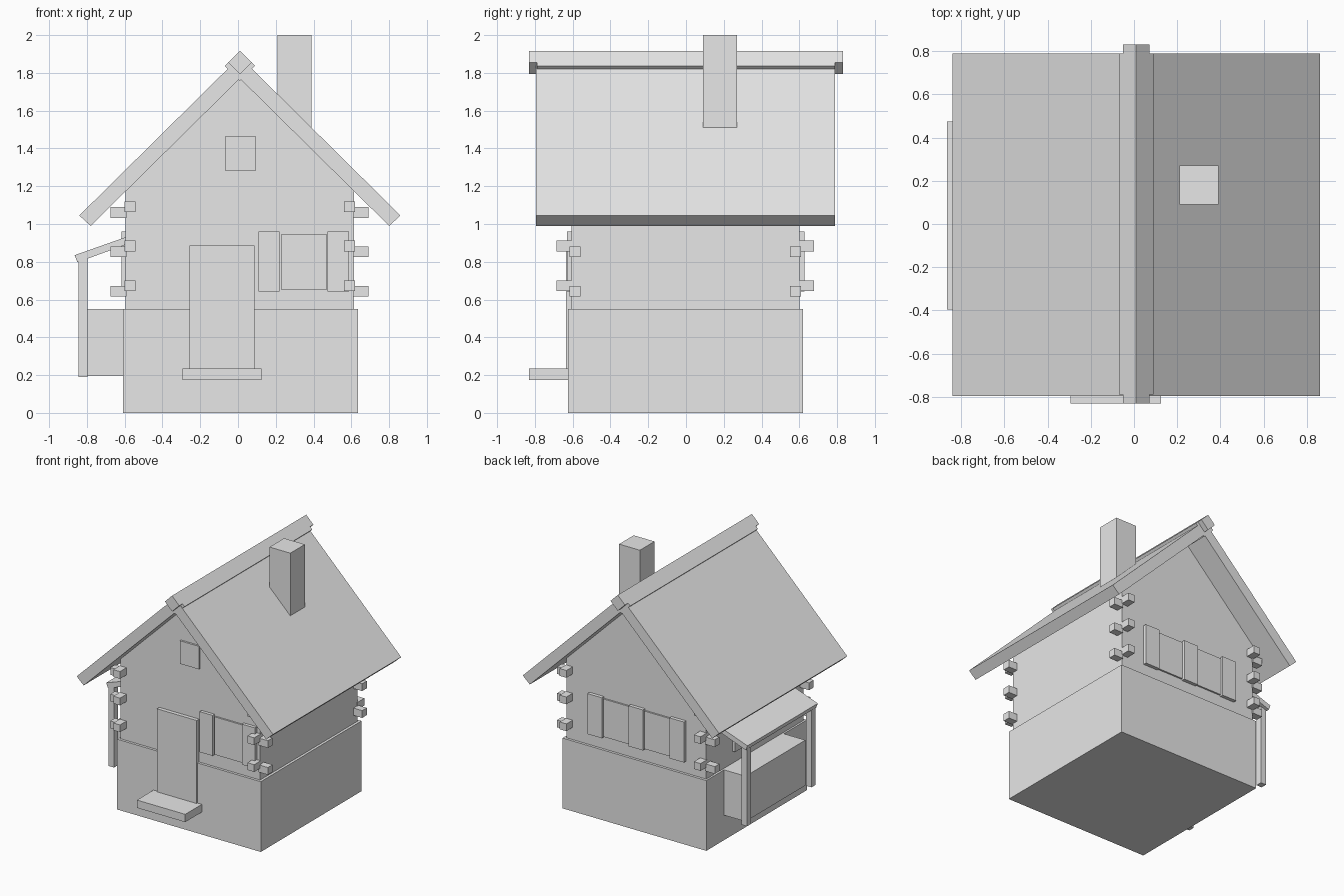
import bpy
import bmesh

cube = bpy.data.objects.get("Cube")
if cube:
    bpy.data.objects.remove(cube, do_unlink=True)

grey = bpy.data.materials.new("plain_grey")
grey.use_nodes = True
colour = (0.8, 0.8, 0.8, 1)
grey.diffuse_color = colour
grey.node_tree.nodes["Principled BSDF"].inputs["Base Color"].default_value = colour


def prism(name, profile, y0, y1):
    """Extrude an x-z outline along y."""
    bm = bmesh.new()
    face = bm.faces.new([bm.verts.new((x, y0, z)) for x, z in profile])
    new = bmesh.ops.extrude_face_region(bm, geom=[face])["geom"]
    moved = [v for v in new if isinstance(v, bmesh.types.BMVert)]
    bmesh.ops.translate(bm, vec=(0, y1 - y0, 0), verts=moved)
    bmesh.ops.recalc_face_normals(bm, faces=bm.faces)
    mesh = bpy.data.meshes.new(name)
    bm.to_mesh(mesh)
    bm.free()
    mesh.materials.append(grey)
    obj = bpy.data.objects.new(name, mesh)
    bpy.context.collection.objects.link(obj)
    return obj


def box(name, x0, x1, y0, y1, z0, z1):
    return prism(name, [(x0, z0), (x1, z0), (x1, z1), (x0, z1)], y0, y1)


MID = 0.01  # ridge line in x

# House body: stone base and gabled upper wall
box("base", -0.61, 0.635, -0.625, 0.62, 0, 0.55)
prism("gabled_walls", [(-0.595, 0.55), (0.615, 0.55), (0.615, 1.175),
                       (MID, 1.77), (-0.595, 1.175)], -0.605, 0.6)

# Roof: two slabs, cap and projecting ridge beam
for side, s in (("left", 1), ("right", -1)):
    prism(side + "_roof_slab",
          [(MID, 1.77), (MID + s * 0.79, 0.99), (MID + s * 0.85, 1.045),
           (MID, 1.885)], -0.795, 0.79)
for name, half, y in (("ridge_cap", 0.08, 0.79), ("ridge_beam", 0.062, 0.83)):
    top = 1.917
    prism(name, [(MID, top), (MID + half, top - half),
                 (MID, top - 2 * half), (MID - half, top - half)], -y, y)
box("chimney", 0.21, 0.39, 0.09, 0.27, 1.51, 2)

# Crossed log ends at the four corners
for z in (0.645, 0.855, 1.063):
    for x in (-0.6, 0.562):
        box("front_log_end", x, x + 0.058, -0.685, -0.6, z, z + 0.057)
        box("back_log_end", x, x + 0.058, 0.595, 0.677, z, z + 0.057)
    for y in (-0.616, 0.55):
        box("right_log_end", -0.675, -0.59, y, y + 0.058, z - 0.03, z + 0.027)
        box("left_log_end", 0.61, 0.69, y, y + 0.058, z - 0.03, z + 0.027)

# Door, step and gable window
box("door", -0.257, 0.087, -0.635, -0.6, 0.236, 0.886)
box("door_step", -0.294, 0.124, -0.83, -0.62, 0.175, 0.236)
box("gable_window", -0.07, 0.095, -0.62, -0.6, 1.283, 1.463)

# Front window with shutters
for x in (0.108, 0.474):
    box("front_shutter", x, x + 0.113, -0.63, -0.6, 0.643, 0.96)
box("front_window", 0.23, 0.468, -0.618, -0.6, 0.651, 0.947)

# Back windows with three shutters
for x in (-0.42, -0.065, 0.29):
    box("back_shutter", x, x + 0.125, 0.595, 0.627, 0.643, 0.96)
for x in (-0.29, 0.065):
    box("back_window", x, x + 0.22, 0.595, 0.613, 0.651, 0.947)

# Side window behind the lean-to
for y in (-0.2, 0.16):
    box("side_shutter", -0.617, -0.59, y, y + 0.113, 0.643, 0.96)
box("side_window", -0.606, -0.59, -0.08, 0.155, 0.651, 0.947)

# Lean-to: sloping roof, posts and wood store
prism("lean_to_roof", [(-0.865, 0.835), (-0.85, 0.797), (-0.59, 0.892),
                       (-0.59, 0.932)], -0.395, 0.475)
for y in (-0.395, 0.403):
    box("lean_to_post", -0.844, -0.797, y, y + 0.048, 0.19, 0.825)
box("wood_store", -0.796, -0.6, -0.34, 0.4, 0.195, 0.55)
